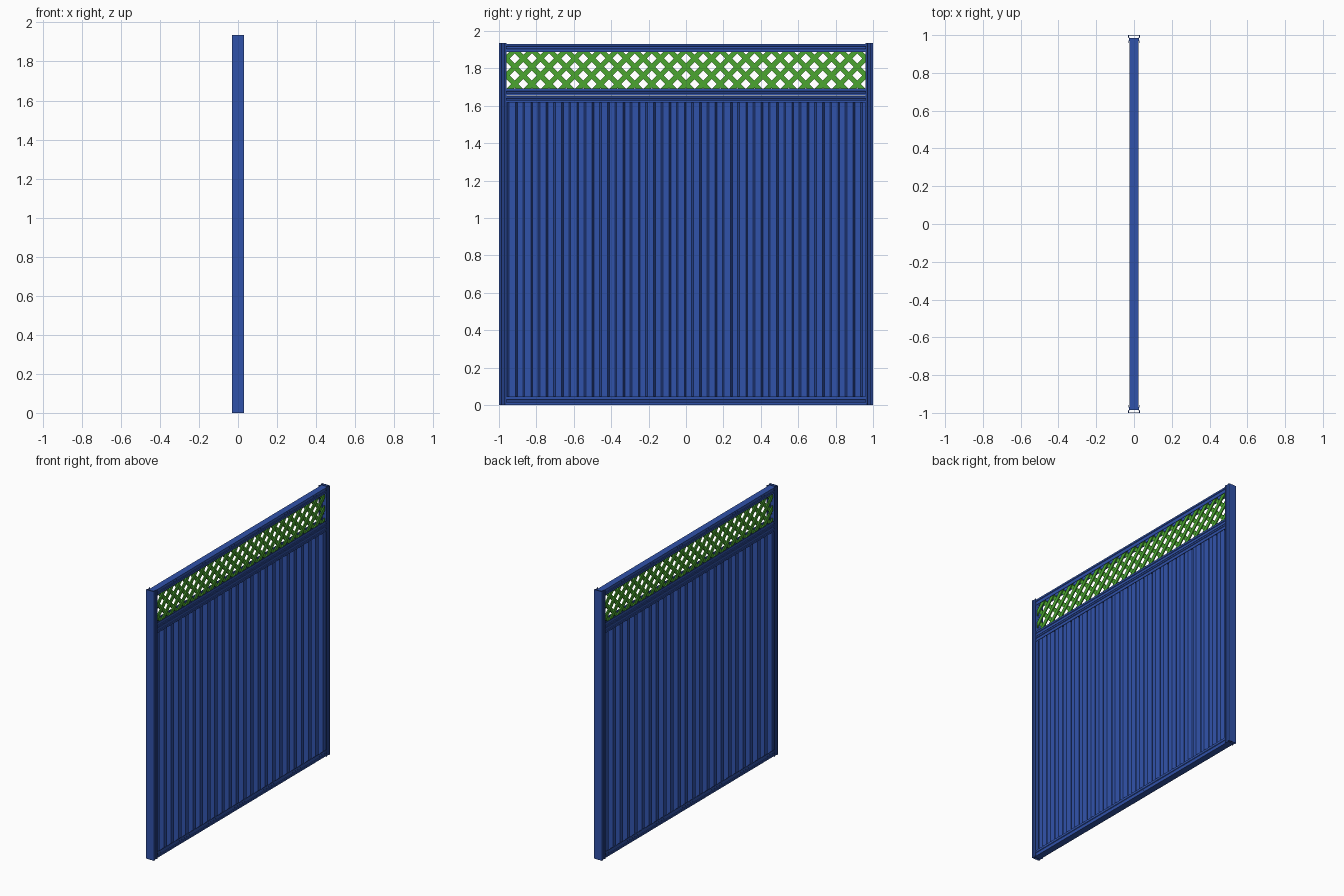
import bpy, bmesh, math
from mathutils import Vector, Matrix

if "Cube" in bpy.data.objects:
    bpy.data.objects.remove(bpy.data.objects["Cube"])

T = 0.003          # sheet metal thickness
TOP = 1.935        # overall height
INNER = 0.985      # half length of rails and infill, tucked inside the posts


def material(name, rgb):
    m = bpy.data.materials.new(name)
    m.diffuse_color = (*rgb, 1)
    m.use_nodes = True
    m.node_tree.nodes["Principled BSDF"].inputs["Base Color"].default_value = m.diffuse_color
    return m


BLUE = material("blue_steel", (0.03, 0.085, 0.40))
GREEN = material("green_lattice", (0.07, 0.38, 0.03))


def finish(name, bm, mat):
    bmesh.ops.recalc_face_normals(bm, faces=bm.faces)
    me = bpy.data.meshes.new(name)
    bm.to_mesh(me)
    bm.free()
    ob = bpy.data.objects.new(name, me)
    bpy.context.collection.objects.link(ob)
    me.materials.append(mat)
    return ob


def folded_sheet(name, path, sweep, mat):
    """Sweep an open 3D path along a vector and give it sheet thickness."""
    bm = bmesh.new()
    a = [bm.verts.new(p) for p in path]
    b = [bm.verts.new(Vector(p) + Vector(sweep)) for p in path]
    for i in range(len(a) - 1):
        bm.faces.new((a[i], a[i + 1], b[i + 1], b[i]))
    ob = finish(name, bm, mat)
    mod = ob.modifiers.new("thickness", 'SOLIDIFY')
    mod.thickness = T
    mod.offset = 0
    mod.use_even_offset = True
    return ob


def channel(half):
    """Mirror half a channel section (x, depth from web) across x = 0."""
    return half + [(-x, d) for x, d in reversed(half)]


# Channel sections, with a shallow groove in each flange
POST = channel([(-.030, .041), (-.030, .032), (-.025, .028), (-.025, .015),
                (-.029, .011), (-.029, .0015)])
RAIL = channel([(-.0225, .042), (-.0225, .028), (-.019, .025), (-.019, .014),
                (-.0225, .011), (-.0225, .0015)])

# End posts, open towards the panel
for side, name in ((-1, "left_post"), (1, "right_post")):
    folded_sheet(name, [(x, side * (1 - d), 0) for x, d in POST], (0, 0, TOP), BLUE)

# Horizontal rails: web height and the direction each channel opens
for name, z, up, depth in (("bottom_rail", 0, 1, 1.05), ("middle_rail_lower", 1.652, -1, 0.86),
                           ("middle_rail_upper", 1.655, 1, 0.86), ("top_rail", 1.93, -1, 1.0)):
    folded_sheet(name, [(x, -INNER, z + up * d * depth) for x, d in RAIL],
                 (0, 2 * INNER, 0), BLUE)

# Corrugated infill sheet
RIBS = 24
pitch = 2 * INNER / RIBS
path = []
for i in range(RIBS):
    y = -INNER + i * pitch
    path += [(x, y + f * pitch, 0.01) for f, x in
             ((0, -.014), (.38, -.014), (.5, .014), (.88, .014))]
path.append((-.014, INNER, 0.01))
folded_sheet("corrugated_sheet", path, (0, 0, 1.63), BLUE)

# Lattice: two layers of diagonal slats, trimmed to the frame opening
STEP, WIDTH, THICK = 0.0915, 0.027, 0.008
Z0, Z1, ZH = 1.675, 1.905, 1.853      # ZH is the height of one row of holes
for sign, name in ((1, "lattice_rising"), (-1, "lattice_falling")):
    bm = bmesh.new()
    for i in range(-13, 14):
        centre = Vector((sign * THICK / 2, (i + 0.5) * STEP - sign * (ZH - 1.79), 1.79))
        m = (Matrix.Translation(centre) @ Matrix.Rotation(sign * math.pi / 4, 4, 'X')
             @ Matrix.Diagonal((THICK, 0.5, WIDTH, 1)))
        bmesh.ops.create_cube(bm, size=1, matrix=m)
    for co, no in (((0, 0, Z0), (0, 0, -1)), ((0, 0, Z1), (0, 0, 1)),
                   ((0, -.975, 0), (0, -1, 0)), ((0, .975, 0), (0, 1, 0))):
        cut = bmesh.ops.bisect_plane(bm, geom=bm.verts[:] + bm.edges[:] + bm.faces[:],
                                     plane_co=co, plane_no=no, clear_outer=True)
        edges = [e for e in cut["geom_cut"] if isinstance(e, bmesh.types.BMEdge)]
        bmesh.ops.holes_fill(bm, edges=edges, sides=0)
    finish(name, bm, GREEN)
